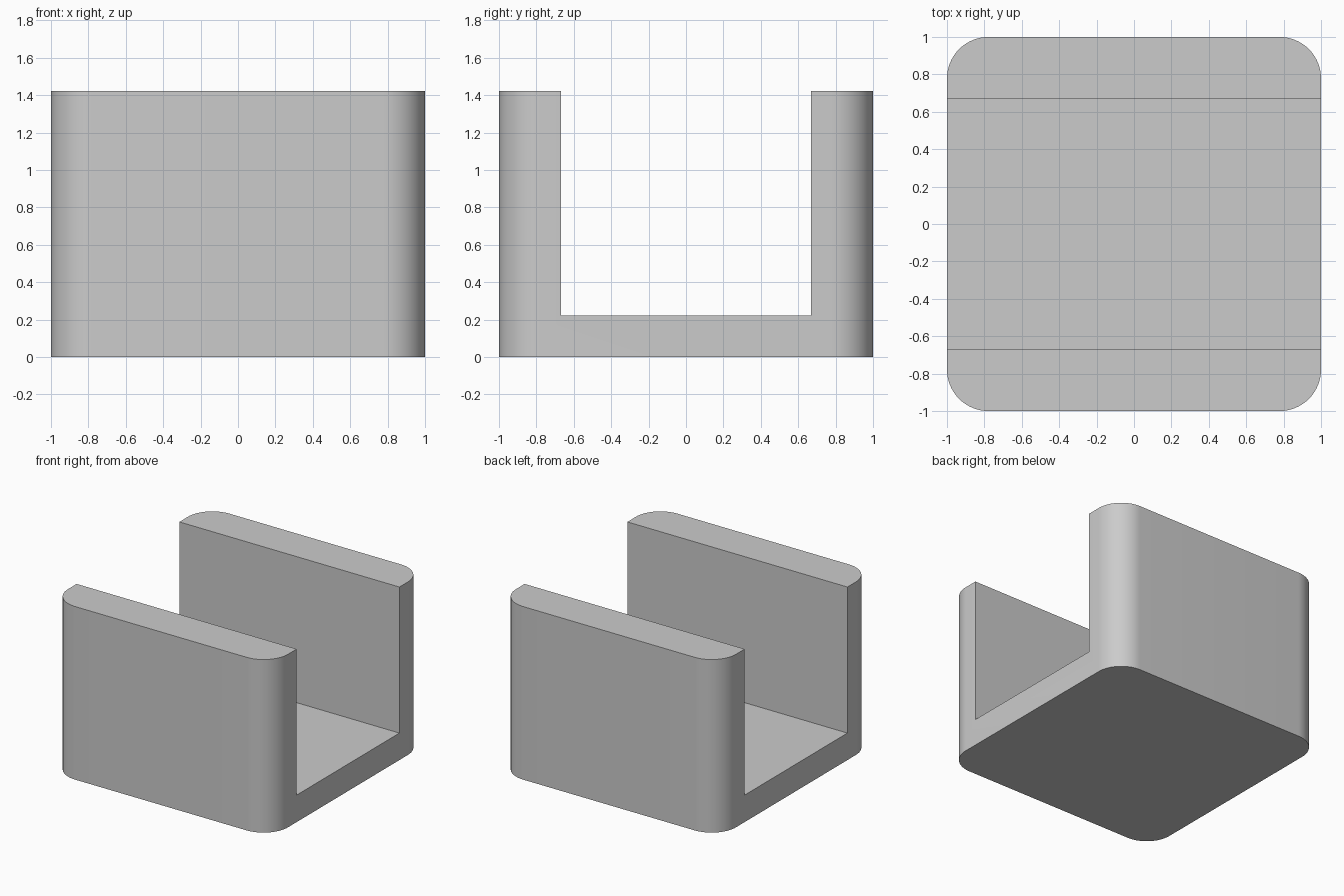
import bpy, bmesh

if "Cube" in bpy.data.objects:
    bpy.data.objects.remove(bpy.data.objects["Cube"])

HALF, HEIGHT = 1.0, 1.422      # outer half width and wall height
SLOT, FLOOR = 0.667, 0.222     # channel half width and floor thickness
RADIUS = 0.222                 # vertical corner radius

grey = bpy.data.materials.new("light_grey")
grey.diffuse_color = (0.6, 0.6, 0.6, 1)
grey.use_nodes = True
grey.node_tree.nodes["Principled BSDF"].inputs["Base Color"].default_value = grey.diffuse_color

# U-shaped profile in the YZ plane, extruded along X
profile = [(-HALF, 0), (HALF, 0), (HALF, HEIGHT), (SLOT, HEIGHT),
           (SLOT, FLOOR), (-SLOT, FLOOR), (-SLOT, HEIGHT), (-HALF, HEIGHT)]
bm = bmesh.new()
end = bm.faces.new([bm.verts.new((-HALF, y, z)) for y, z in profile])
ext = bmesh.ops.extrude_face_region(bm, geom=[end], use_keep_orig=True)
moved = [g for g in ext["geom"] if isinstance(g, bmesh.types.BMVert)]
bmesh.ops.translate(bm, verts=moved, vec=(2 * HALF, 0, 0))
bmesh.ops.recalc_face_normals(bm, faces=bm.faces)

# Round the four outer vertical corners
corners = [e for e in bm.edges
           if all(abs(abs(v.co.y) - HALF) < 1e-4 for v in e.verts)
           and abs(e.verts[0].co.z - e.verts[1].co.z) > 1]
bmesh.ops.bevel(bm, geom=corners, offset=RADIUS, offset_type='OFFSET',
                segments=16, profile=0.5, affect='EDGES')
bmesh.ops.recalc_face_normals(bm, faces=bm.faces)

mesh = bpy.data.meshes.new("channel_bracket")
bm.to_mesh(mesh)
bm.free()
mesh.materials.append(grey)
bracket = bpy.data.objects.new("channel_bracket", mesh)
bpy.context.collection.objects.link(bracket)

# Smooth the rounded corners, keep the other edges sharp
bpy.context.view_layer.objects.active = bracket
bracket.select_set(True)
bpy.ops.object.shade_smooth_by_angle(angle=0.5)
